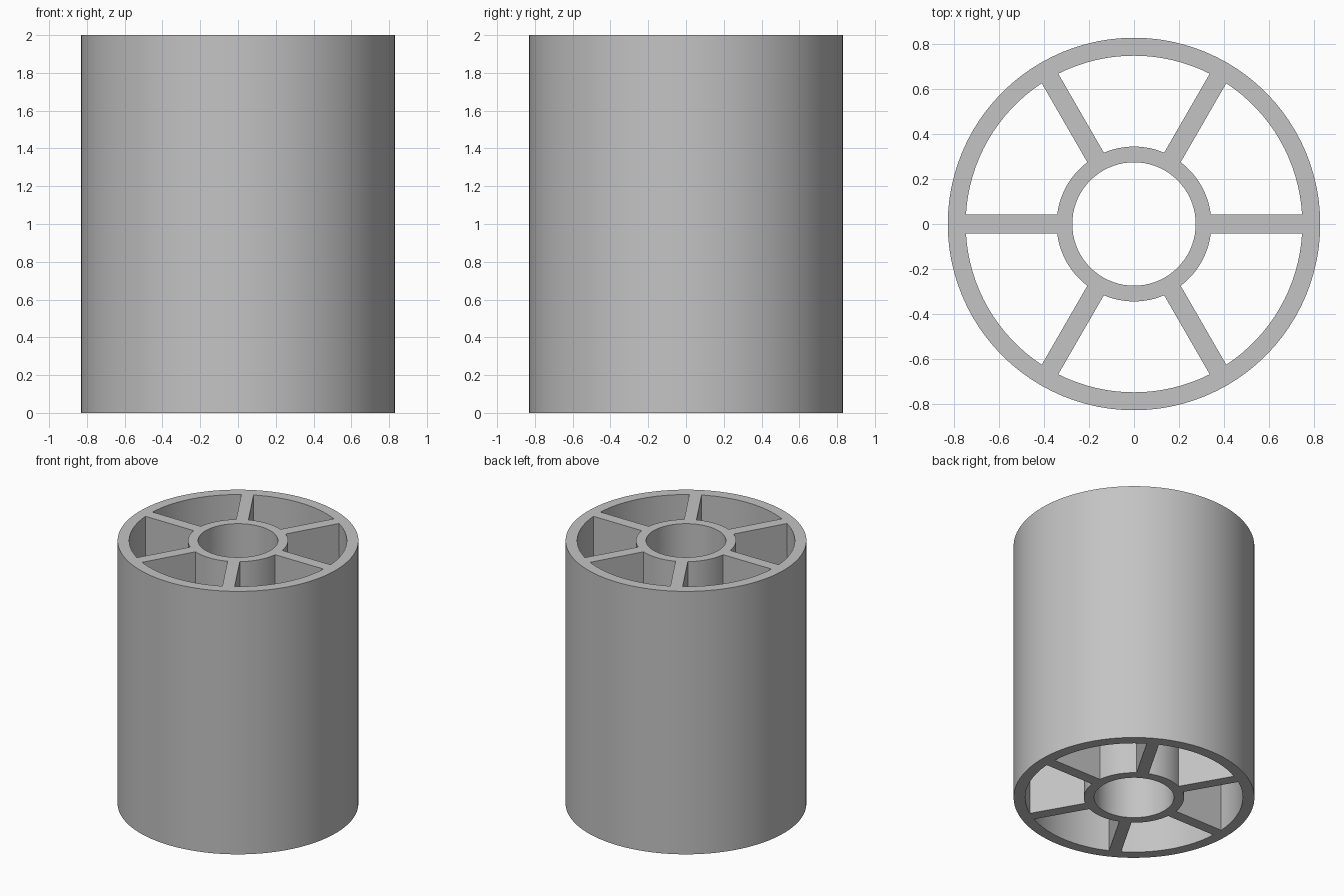
import bpy, bmesh, math

if "Cube" in bpy.data.objects:
    bpy.data.objects.remove(bpy.data.objects["Cube"])

R_OUT, R_RIM, R_HUB, R_BORE = 0.83, 0.75, 0.345, 0.275
HALF_RIB, HEIGHT, SPOKES = 0.0425, 2.0, 6

grey = bpy.data.materials.new("grey")
grey.diffuse_color = (0.55, 0.55, 0.55, 1)
grey.use_nodes = True
grey.node_tree.nodes["Principled BSDF"].inputs["Base Color"].default_value = grey.diffuse_color


def arc(r, a0, a1, steps):
    return [(r * math.cos(a0 + (a1 - a0) * i / steps),
             r * math.sin(a0 + (a1 - a0) * i / steps)) for i in range(steps + 1)]


# Cross-section: outer circle, central bore and one pocket between each pair of spokes
loops = [arc(R_OUT, 0, 2 * math.pi, 96)[:-1], arc(R_BORE, 0, 2 * math.pi, 72)[:-1]]
rim_gap, hub_gap = math.asin(HALF_RIB / R_RIM), math.asin(HALF_RIB / R_HUB)
step = 2 * math.pi / SPOKES
for k in range(SPOKES):
    a, b = k * step, (k + 1) * step
    loops.append(arc(R_RIM, a + rim_gap, b - rim_gap, 16)
                 + arc(R_HUB, b - hub_gap, a + hub_gap, 12))

bm = bmesh.new()
for pts in loops:
    vs = [bm.verts.new((x, y, 0)) for x, y in pts]
    for i, v in enumerate(vs):
        bm.edges.new((v, vs[(i + 1) % len(vs)]))
bmesh.ops.triangle_fill(bm, use_beauty=True, use_dissolve=False, edges=bm.edges[:])

# Extrude the section to full height
res = bmesh.ops.extrude_face_region(bm, geom=bm.faces[:], use_keep_orig=True)
top = [g for g in res["geom"] if isinstance(g, bmesh.types.BMVert)]
bmesh.ops.translate(bm, verts=top, vec=(0, 0, HEIGHT))
bmesh.ops.recalc_face_normals(bm, faces=bm.faces[:])

mesh = bpy.data.meshes.new("spoked_cylinder")
bm.to_mesh(mesh)
bm.free()
mesh.materials.append(grey)
obj = bpy.data.objects.new("spoked_cylinder", mesh)
bpy.context.collection.objects.link(obj)
bpy.context.view_layer.objects.active = obj
obj.select_set(True)
bpy.ops.object.shade_smooth_by_angle(angle=math.radians(30))
